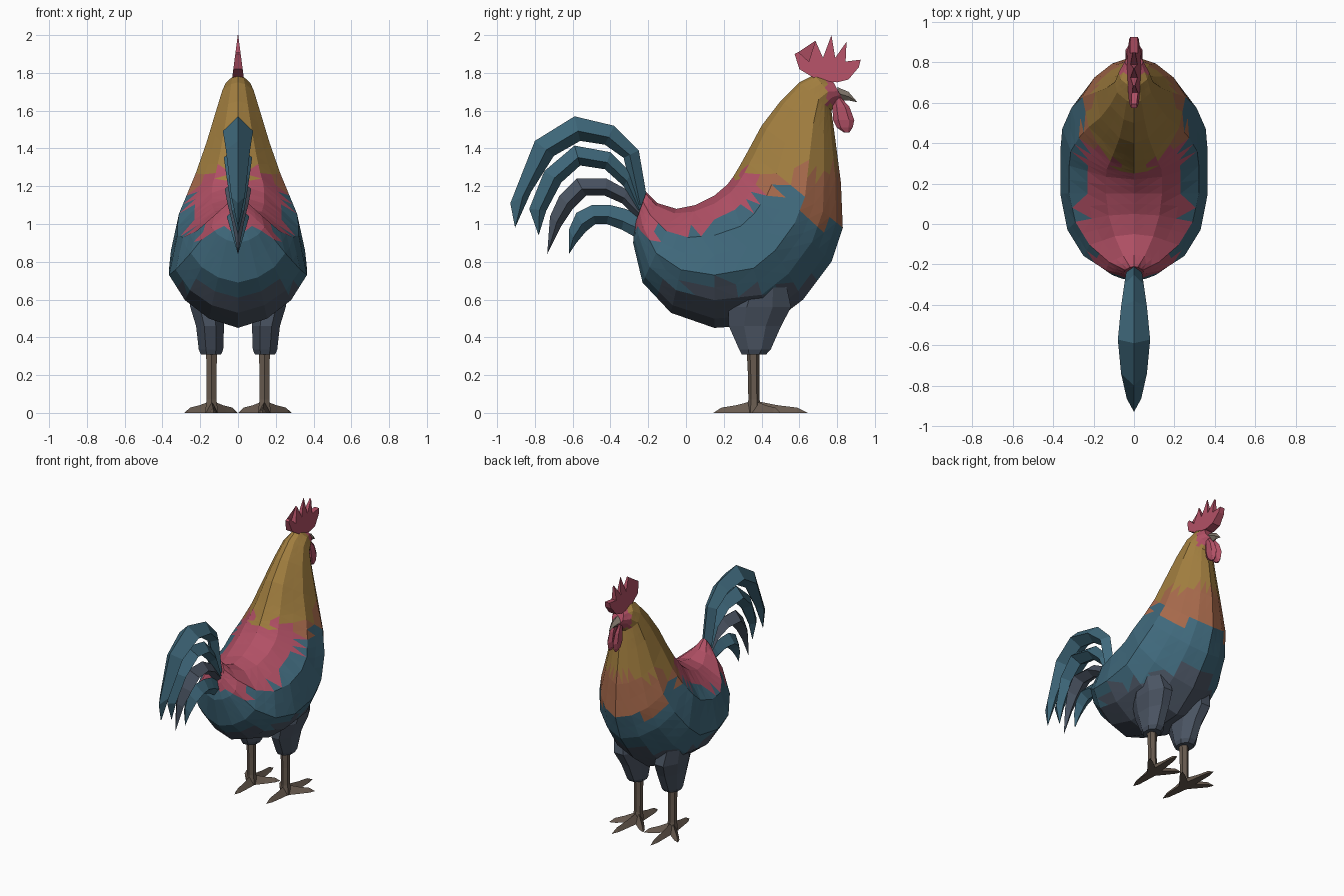
import bpy, bmesh, math
from mathutils import Vector

if "Cube" in bpy.data.objects:
    bpy.data.objects.remove(bpy.data.objects["Cube"])

COLOURS = {
    "gold": (.36, .21, .05), "orange": (.38, .14, .07), "red": (.44, .08, .13),
    "teal": (.05, .14, .20), "slate": (.07, .09, .125), "horn": (.14, .105, .08),
    "beak": (.24, .20, .16),
}
MATS = {}
for key, rgb in COLOURS.items():
    MATS[key] = bpy.data.materials.new(key)
    MATS[key].diffuse_color = (*rgb, 1)


def finish(bm, name, colour):
    bmesh.ops.remove_doubles(bm, verts=bm.verts, dist=1e-4)
    bmesh.ops.recalc_face_normals(bm, faces=bm.faces)
    me = bpy.data.meshes.new(name)
    bm.to_mesh(me)
    bm.free()
    ob = bpy.data.objects.new(name, me)
    bpy.context.collection.objects.link(ob)
    if colour:
        me.materials.append(MATS[colour])
    return ob


def loft(rings):
    """Skin a list of equal-length point rings and cap both ends."""
    bm = bmesh.new()
    rows = [[bm.verts.new(p) for p in ring] for ring in rings]
    n = len(rows[0])
    for a, b in zip(rows, rows[1:]):
        for i in range(n):
            j = (i + 1) % n
            bm.faces.new((a[i], a[j], b[j], b[i]))
    bm.faces.new(rows[0])
    bm.faces.new(rows[-1])
    return bm


def round_ring(cx, cy, z, rx, ry, n):
    return [(cx + rx * math.cos(2 * math.pi * (i + .5) / n),
             cy + ry * math.sin(2 * math.pi * (i + .5) / n), z) for i in range(n)]


# Body, neck and head: sections as top (y, z), bottom (y, z), half width
SECTIONS = [
    (-.21, 1.17, -.27, 1.00, .05), (-.15, 1.11, -.28, .90, .14),
    (-.05, 1.08, -.23, .69, .25), (.05, 1.10, -.08, .53, .33),
    (.15, 1.15, .15, .45, .365), (.22, 1.21, .45, .47, .365),
    (.25, 1.25, .62, .60, .355), (.28, 1.30, .77, .80, .31),
    (.33, 1.39, .83, .98, .255), (.40, 1.52, .82, 1.22, .19),
    (.50, 1.65, .79, 1.45, .135), (.60, 1.75, .77, 1.60, .095),
    (.68, 1.79, .80, 1.64, .075), (.77, 1.77, .83, 1.66, .045),
]
HALF = [(0, 0), (.06, .38), (.30, .88), (.60, 1), (.79, .77), (.93, .42), (1, 0)]
OUTLINE = HALF + [(t, -w) for t, w in HALF[-2:0:-1]]
bm = loft([[(w * hw, ty + (by - ty) * t, tz + (bz - tz) * t) for t, w in OUTLINE]
           for ty, tz, by, bz, hw in SECTIONS])
bmesh.ops.subdivide_edges(bm, edges=bm.edges[:], cuts=1, use_grid_fill=True)
bmesh.ops.triangulate(bm, faces=bm.faces[:])
body = finish(bm, "body", None)


def plumage(c):
    y = c.y
    z = c.z + .035 * math.sin(41 * c.y + 23 * c.z)
    if c.y > .745 and c.z > 1.63:
        return "red"
    if z > 1.27:
        return "gold"
    if z > (1.0 if y > .62 else 1.19) and y > .36:
        return "orange"
    if y < .4 and z > .95 + .5 * max(0, y):
        return "red"
    return "teal" if z > .67 else "slate"


keys = list(COLOURS)
for key in keys:
    body.data.materials.append(MATS[key])
for poly in body.data.polygons:
    poly.material_index = keys.index(plumage(poly.center))

# Tail feathers: arched blades with a diamond section (outer edge, inner edge)
FEATHERS = [
    ([(-.20, 1.10), (-.25, 1.39), (-.38, 1.52), (-.59, 1.57), (-.80, 1.44), (-.93, 1.11)],
     [(-.27, 1.10), (-.33, 1.35), (-.43, 1.42), (-.56, 1.44), (-.70, 1.36), (-.82, 1.17)],
     (-.905, .98), .08),
    ([(-.21, 1.08), (-.29, 1.27), (-.40, 1.38), (-.59, 1.415), (-.75, 1.28), (-.83, 1.08)],
     [(-.27, 1.07), (-.33, 1.20), (-.43, 1.29), (-.56, 1.31), (-.66, 1.22), (-.74, 1.07)],
     (-.78, .94), .075),
    ([(-.21, 1.07), (-.31, 1.18), (-.42, 1.24), (-.58, 1.24), (-.67, 1.15), (-.72, 1.04)],
     [(-.25, 1.02), (-.34, 1.11), (-.43, 1.15), (-.53, 1.15), (-.60, 1.08), (-.66, .99)],
     (-.735, .84), .07),
    ([(-.20, 1.03), (-.32, 1.08), (-.40, 1.10), (-.50, 1.10), (-.58, 1.06), (-.62, .97)],
     [(-.25, .92), (-.34, .97), (-.42, 1.00), (-.48, 1.00), (-.53, .96), (-.58, .90)],
     (-.62, .84), .06),
]
WIDTHS = (.5, .6, .8, 1, .8, .45)
for k, (outer, inner, tip, wide) in enumerate(FEATHERS):
    rings = []
    for (oy, oz), (iy, iz), f in zip(outer, inner, WIDTHS):
        my, mz = oy * .4 + iy * .6, oz * .4 + iz * .6
        rings.append([(0, oy, oz), (wide * f, my, mz), (0, iy, iz), (-wide * f, my, mz)])
    rings.append([(0, *tip)] * 4)
    finish(loft(rings), f"tail_feather_{k + 1}", "teal" if k != 2 else "slate")

# Comb: toothed outline that thins towards the tips
COMB = [(.60, 1.82), (.575, 1.90), (.595, 1.91), (.65, 1.86), (.685, 1.97), (.725, 1.88),
        (.77, 2.0), (.79, 1.88), (.85, 1.965), (.845, 1.86), (.925, 1.87), (.915, 1.83),
        (.86, 1.765), (.80, 1.75), (.70, 1.76)]
bm = loft([[(s * .03 * (2.01 - z) / .23, y, z) for y, z in COMB] for s in (-1, 1)])
bmesh.ops.triangulate(bm, faces=bm.faces[:])
finish(bm, "comb", "red")

# Beak
finish(loft([[(0, .80, 1.725), (.035, .81, 1.69), (0, .82, 1.65), (-.035, .81, 1.69)],
             [(0, .86, 1.70), (.018, .86, 1.675), (0, .855, 1.655), (-.018, .86, 1.675)],
             [(0, .907, 1.645)] * 4]), "beak", "beak")

for side, s in (("right", 1), ("left", -1)):
    # Wattle lobes
    finish(loft([round_ring(s * .022, y, z, r * .4, r, 6) for y, z, r in
                 ((.80, 1.67, .02), (.82, 1.62, .045), (.835, 1.55, .056),
                  (.84, 1.51, .042), (.85, 1.485, .015))]), f"wattle_{side}", "red")

    # Feathered thigh
    finish(loft([round_ring(s * x, y, z, rx, ry, 8) for x, y, z, rx, ry in
                 ((.143, .36, .31, .058, .07), (.143, .365, .335, .07, .09),
                  (.148, .365, .46, .08, .15), (.165, .39, .56, .095, .18),
                  (.18, .41, .68, .10, .13))]), f"thigh_{side}", "slate")

    # Shank
    finish(loft([round_ring(s * .14, y, z, r, r, 6) for y, z, r in
                 ((.355, .34, .034), (.358, .2, .03), (.36, .07, .03), (.36, .0, .04))]),
           f"shank_{side}", "horn")

    # Toes: three forward, one back, tapering to the ground
    heel = Vector((s * .14, .36, 0))
    for k, (tx, ty) in enumerate(((.16, .645), (.283, .50), (.002, .50), (.13, .145))):
        tip = Vector((s * tx, ty, 0))
        across = (tip - heel).normalized().cross(Vector((0, 0, 1)))
        rings = []
        for t, w, h in ((0, .034, .065), (.45, .026, .04), (.8, .018, .028), (1, 0, 0)):
            p = heel.lerp(tip, t)
            rings.append([p - across * w, p + across * w, p + Vector((0, 0, h))])
        finish(loft(rings), f"toe_{side}_{k + 1}", "horn")

for m in bpy.data.materials:
    if m.users and not m.is_grease_pencil:
        m.use_nodes = True
        m.node_tree.nodes["Principled BSDF"].inputs["Base Color"].default_value = m.diffuse_color
